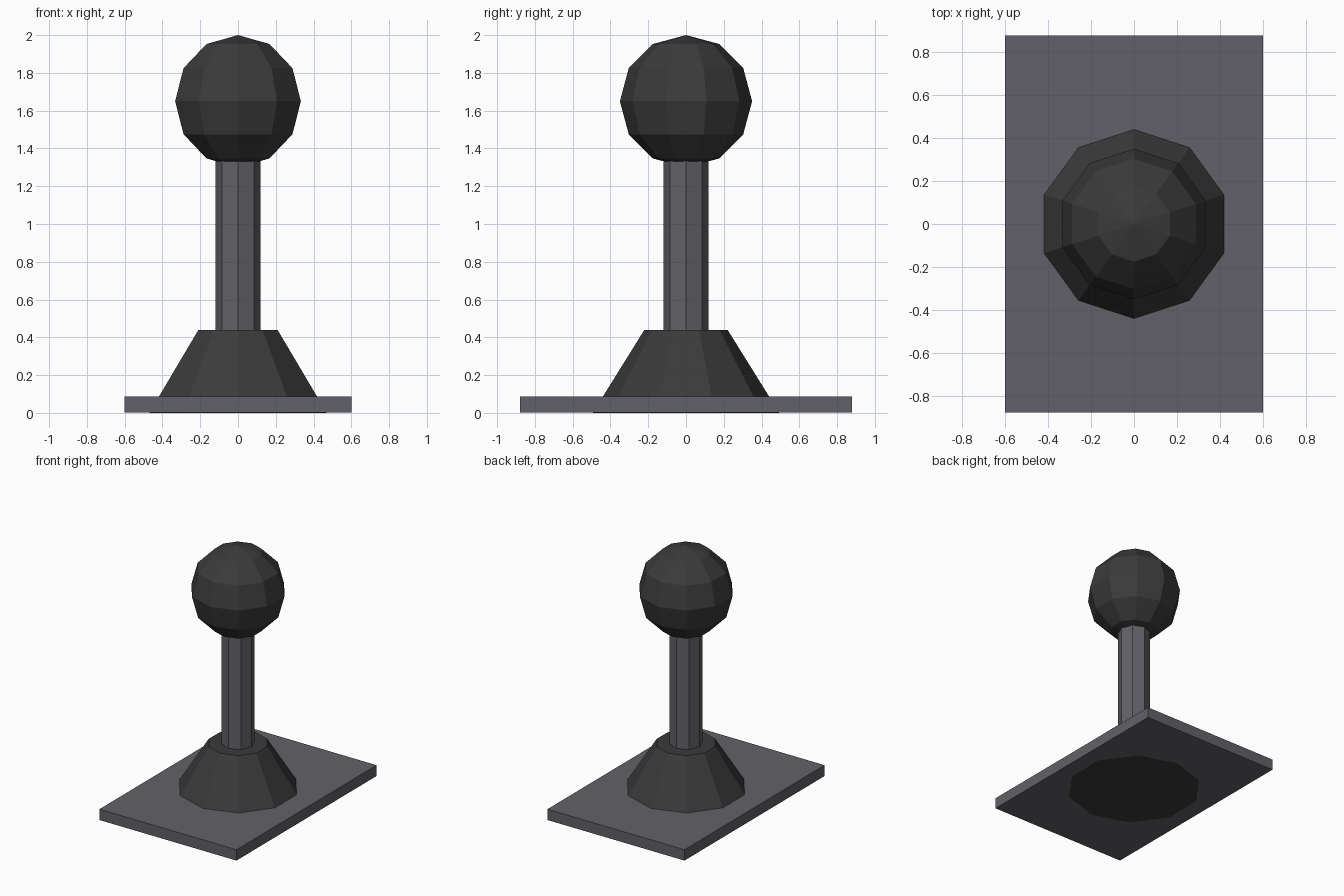
import bpy

cube = bpy.data.objects.get("Cube")
if cube:
    bpy.data.objects.remove(cube, do_unlink=True)


def material(name, color):
    mat = bpy.data.materials.new(name)
    mat.use_nodes = True
    mat.diffuse_color = color
    mat.node_tree.nodes["Principled BSDF"].inputs["Base Color"].default_value = color
    return mat


def finish(name, mat):
    obj = bpy.context.object
    obj.name = obj.data.name = name
    obj.data.materials.append(mat)
    return obj


def tapered_prism(name, sides, r_bottom, r_top, z_bottom, z_top, mat):
    bpy.ops.mesh.primitive_cone_add(
        vertices=sides, radius1=r_bottom, radius2=r_top,
        depth=z_top - z_bottom, location=(0, 0, (z_bottom + z_top) / 2))
    return finish(name, mat)


grey = material("metal grey", (0.122, 0.12, 0.138, 1))
black = material("dark rubber", (0.043, 0.043, 0.043, 1))

# Base plate, its underside a hair above the boot's
bottom, top = 0.001, 0.087
bpy.ops.mesh.primitive_cube_add(size=1, location=(0, 0, (bottom + top) / 2))
plate = finish("base_plate", grey)
plate.scale = (1.202, 1.755, top - bottom)
bpy.ops.object.transform_apply(location=False, rotation=False, scale=True)

# Ten-sided boot passing through the plate
tapered_prism("boot", 10, 0.494, 0.22, 0, 0.44, black)

# Eight-sided stick running from the boot into the knob
tapered_prism("stick", 8, 0.12, 0.12, 0.2, 1.5, grey)

# Faceted knob
bpy.ops.mesh.primitive_uv_sphere_add(
    segments=10, ring_count=6, radius=0.35, location=(0, 0, 1.65))
finish("knob", black)
